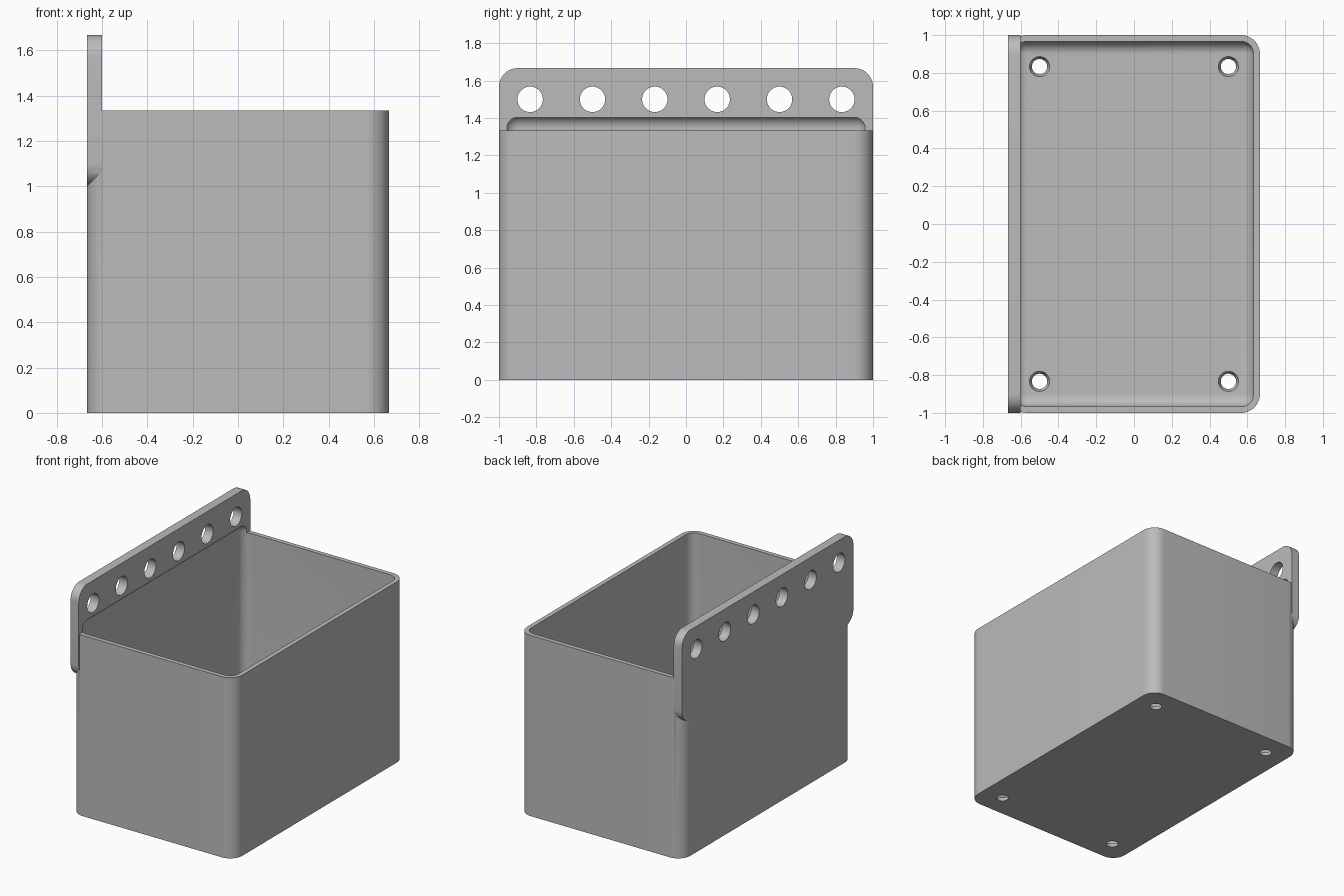
import bpy, bmesh
from mathutils import Matrix, Vector

if "Cube" in bpy.data.objects:
    bpy.data.objects.remove(bpy.data.objects["Cube"], do_unlink=True)

grey = bpy.data.materials.new("matte grey")
grey.use_nodes = True
colour = (0.5, 0.5, 0.5, 1)
grey.diffuse_color = colour
grey.node_tree.nodes["Principled BSDF"].inputs["Base Color"].default_value = colour

WALL, HX, HY, RIM, TOP = 1 / 30, 2 / 3, 1.0, 4 / 3, 5 / 3


def finish(bm, name):
    bmesh.ops.recalc_face_normals(bm, faces=bm.faces)
    mesh = bpy.data.meshes.new(name)
    bm.to_mesh(mesh)
    bm.free()
    mesh.materials.append(grey)
    ob = bpy.data.objects.new(name, mesh)
    bpy.context.collection.objects.link(ob)
    return ob


def rounded_box(name, low, high, radius, axis=None, segments=12):
    """Box with edges along one axis (or all edges) rounded."""
    low, high = Vector(low), Vector(high)
    bm = bmesh.new()
    bmesh.ops.create_cube(bm, size=1)
    size = high - low
    for v in bm.verts:
        v.co = Vector(c * s for c, s in zip(v.co, size)) + (low + high) / 2
    edges = [e for e in bm.edges if axis is None
             or abs((e.verts[0].co - e.verts[1].co)[axis]) > 1e-4]
    bmesh.ops.bevel(bm, geom=edges, offset=radius, segments=segments,
                    profile=0.5, affect='EDGES')
    return finish(bm, name)


def drill(name, centres, r_low, r_high, depth, turn=Matrix()):
    """Set of round hole cutters."""
    bm = bmesh.new()
    for c in centres:
        bmesh.ops.create_cone(bm, cap_ends=True, segments=40, radius1=r_low,
                              radius2=r_high, depth=depth,
                              matrix=Matrix.Translation(c) @ turn)
    return finish(bm, name)


def combine(target, tool, operation):
    mod = target.modifiers.new(tool.name, 'BOOLEAN')
    mod.operation, mod.solver, mod.object = operation, 'EXACT', tool
    bpy.context.view_layer.update()
    done = bpy.data.meshes.new_from_object(
        target.evaluated_get(bpy.context.evaluated_depsgraph_get()))
    target.modifiers.clear()
    target.data = done
    bpy.data.objects.remove(tool, do_unlink=True)


# Outer shell and the hanging plate along one long side
storage_bin = rounded_box("storage_bin", (-HX, -HY, 0), (HX, HY, RIM), 0.1, axis=2)
plate = rounded_box("hanging_plate", (-HX, -HY, 1), (-0.6, HY, TOP), 0.1, axis=0)
combine(storage_bin, plate, 'UNION')

# Hollow with rounded edges, reaching a little up into the plate
hollow = rounded_box("hollow", (WALL - HX, WALL - HY, WALL),
                     (HX - WALL, HY - WALL, 1.413), 2 * WALL)
combine(storage_bin, hollow, 'DIFFERENCE')

# Row of hanging holes
row = [(-0.633, (i - 2.5) / 3, 1.5) for i in range(6)]
combine(storage_bin, drill("hanging_holes", row, 0.068, 0.068, 0.2,
                           Matrix.Rotation(1.5707963, 4, 'Y')), 'DIFFERENCE')

# Countersunk floor holes
floor = [(x, y, WALL / 2) for x in (-0.5, 0.5) for y in (-0.833, 0.833)]
combine(storage_bin, drill("floor_holes", floor, 0.034, 0.060, 2 * WALL), 'DIFFERENCE')

# Smooth shading with crisp edges
bpy.ops.object.select_all(action='DESELECT')
storage_bin.select_set(True)
bpy.context.view_layer.objects.active = storage_bin
bpy.ops.object.shade_smooth_by_angle(angle=0.6)
